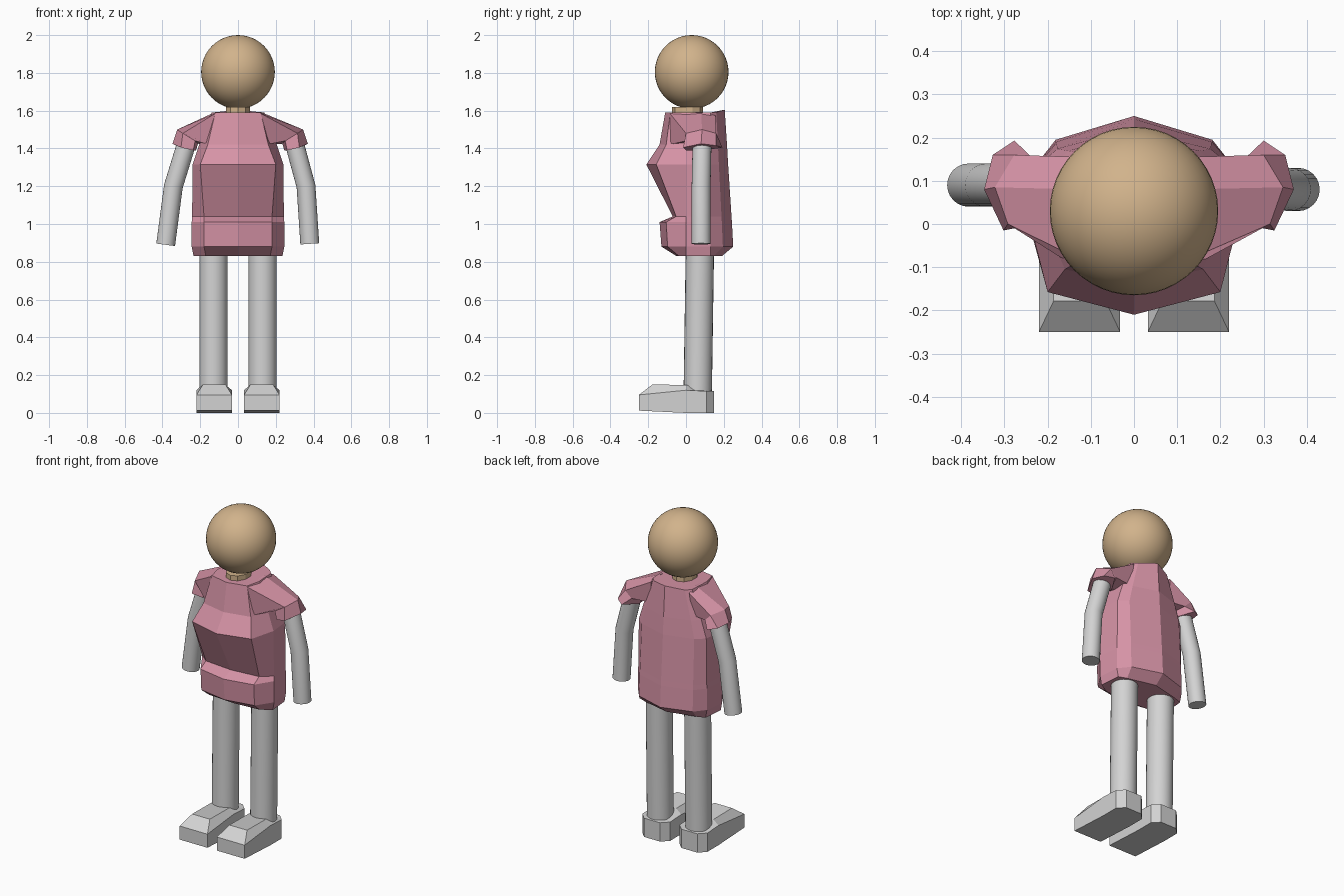
import bpy, bmesh, math
from mathutils import Vector

if "Cube" in bpy.data.objects:
    bpy.data.objects.remove(bpy.data.objects["Cube"])


def make_material(name, rgb):
    m = bpy.data.materials.new(name)
    m.use_nodes = True
    m.diffuse_color = (*rgb, 1)
    m.node_tree.nodes["Principled BSDF"].inputs["Base Color"].default_value = (*rgb, 1)
    return m


pink = make_material("pink cloth", (0.67, 0.29, 0.38))
grey = make_material("light grey", (0.65, 0.65, 0.65))
tan = make_material("tan skin", (0.64, 0.45, 0.26))


def loft(name, rings, material, smooth=False):
    """Skin closed rings of equal length and cap both ends."""
    bm = bmesh.new()
    loops = [[bm.verts.new(p) for p in ring] for ring in rings]
    n = len(loops[0])
    for a, b in zip(loops, loops[1:]):
        for i in range(n):
            j = (i + 1) % n
            bm.faces.new((a[i], a[j], b[j], b[i]))
    bm.faces.new(loops[0])
    bm.faces.new(loops[-1])
    bmesh.ops.recalc_face_normals(bm, faces=bm.faces)
    mesh = bpy.data.meshes.new(name)
    bm.to_mesh(mesh)
    bm.free()
    mesh.materials.append(material)
    obj = bpy.data.objects.new(name, mesh)
    bpy.context.collection.objects.link(obj)
    if smooth:
        bpy.ops.object.select_all(action="DESELECT")
        obj.select_set(True)
        bpy.context.view_layer.objects.active = obj
        bpy.ops.object.shade_smooth_by_angle(angle=math.radians(35))
    return obj


def tube(name, path, radius, material, sides=24, depth=1.0, smooth=True):
    """Round limb through a list of points, cut square at its ends."""
    path = [Vector(p) for p in path]
    rings = []
    for i, p in enumerate(path):
        axis = (path[min(i + 1, len(path) - 1)] - path[max(i - 1, 0)]).normalized()
        u = Vector((0, 1, 0))
        u = (u - axis * u.dot(axis)).normalized()
        v = axis.cross(u)
        turns = [math.tau * k / sides for k in range(sides)]
        rings.append([p + radius * (depth * math.cos(t) * u + math.sin(t) * v) for t in turns])
    return loft(name, rings, material, smooth)


def mirrored(half):
    """Complete a ring whose first and last points lie on the centre plane."""
    return half + [(-x, y, z) for x, y, z in half[-2:0:-1]]


# Tunic body: height, front centre, front corner x, side x, back centre
levels = [
    (0.83, -0.05, 0.17, 0.235, 0.19),
    (0.88, -0.13, 0.18, 0.245, 0.25),
    (1.01, -0.14, 0.18, 0.245, 0.243),
    (1.04, -0.07, 0.18, 0.243, 0.241),
    (1.315, -0.21, 0.20, 0.24, 0.223),
    (1.42, -0.14, 0.16, 0.205, 0.217),
    (1.59, -0.11, 0.12, 0.14, 0.205),
]
torso = []
for z, front, corner, side, back in levels:
    torso.append(mirrored([
        (0, front, z), (corner, front * 0.75, z), (side, 0, z),
        (side * 0.95, 0.13, z), (side * 0.74, back * 0.78, z),
        (0, back, z + (0.015 if z > 1.5 else 0))]))
loft("tunic", torso, pink)

# Sleeves: shoulder root, top of cuff, cuff hem
root = [(0.12, 0.08, 1.593), (0.13, 0.155, 1.575), (0.14, 0.14, 1.44),
        (0.14, 0.06, 1.42), (0.15, -0.09, 1.42), (0.12, -0.085, 1.585)]
cuff_top = [(0.335, 0.085, 1.5), (0.29, 0.16, 1.48), (0.25, 0.155, 1.44),
            (0.225, 0.08, 1.425), (0.24, 0.0, 1.44), (0.305, 0.0, 1.48)]
cuff_hem = [(0.36, 0.08, 1.425), (0.34, 0.16, 1.415), (0.29, 0.193, 1.405),
            (0.235, 0.1, 1.39), (0.25, 0.0, 1.39), (0.315, -0.015, 1.405)]

# Arm paths differ slightly from side to side
arms = {"left": [(0.295, 0.085, 1.44), (0.36, 0.08, 1.2), (0.38, 0.08, 0.895)],
        "right": [(-0.268, 0.09, 1.44), (-0.342, 0.09, 1.2), (-0.383, 0.09, 0.89)]}

for label, s in (("left", 1), ("right", -1)):
    shift = 0.01 if s > 0 else 0.013  # cuffs sit a touch towards the left
    rings = [[(s * x, y, z) for x, y, z in root]]
    for ring in (cuff_top, cuff_hem):
        rings.append([(s * x + shift, y, z) for x, y, z in ring])
    loft(label + "_sleeve", rings, pink)
    tube(label + "_arm", arms[label], 0.05, grey)
    tube(label + "_leg", [(s * 0.13, 0.062, 0.1), (s * 0.13, 0.074, 0.9)], 0.075, grey)

    # Shoe: sole, rim and a narrower sloping instep
    def shoe_ring(half, front, back, heights, cut):
        plan = [(-half, front), (half, front), (half, 0.0), (half, back - cut),
                (half - cut, back), (cut - half, back), (-half, back - cut), (-half, 0.0)]
        return [(s * 0.126 + x, y, heights[0] if y < -0.1 else heights[1] if y < 0.02
                 else heights[2]) for x, y in plan]

    loft(label + "_shoe", [
        shoe_ring(0.094, -0.25, 0.148, (0.012, 0.0, 0.0), 0.04),
        shoe_ring(0.094, -0.25, 0.148, (0.095, 0.12, 0.115), 0.04),
        shoe_ring(0.06, -0.178, 0.125, (0.15, 0.148, 0.118), 0.03)], grey)

# Neck and head
tube("neck", [(0, 0.008, 1.56), (0, 0.008, 1.62)], 0.066, tan, sides=10, depth=1.25, smooth=False)
bpy.ops.mesh.primitive_uv_sphere_add(segments=48, ring_count=24, radius=0.195,
                                     location=(0, 0.03, 1.805))
head = bpy.context.object
head.name = "head"
head.data.materials.append(tan)
bpy.ops.object.shade_smooth()
